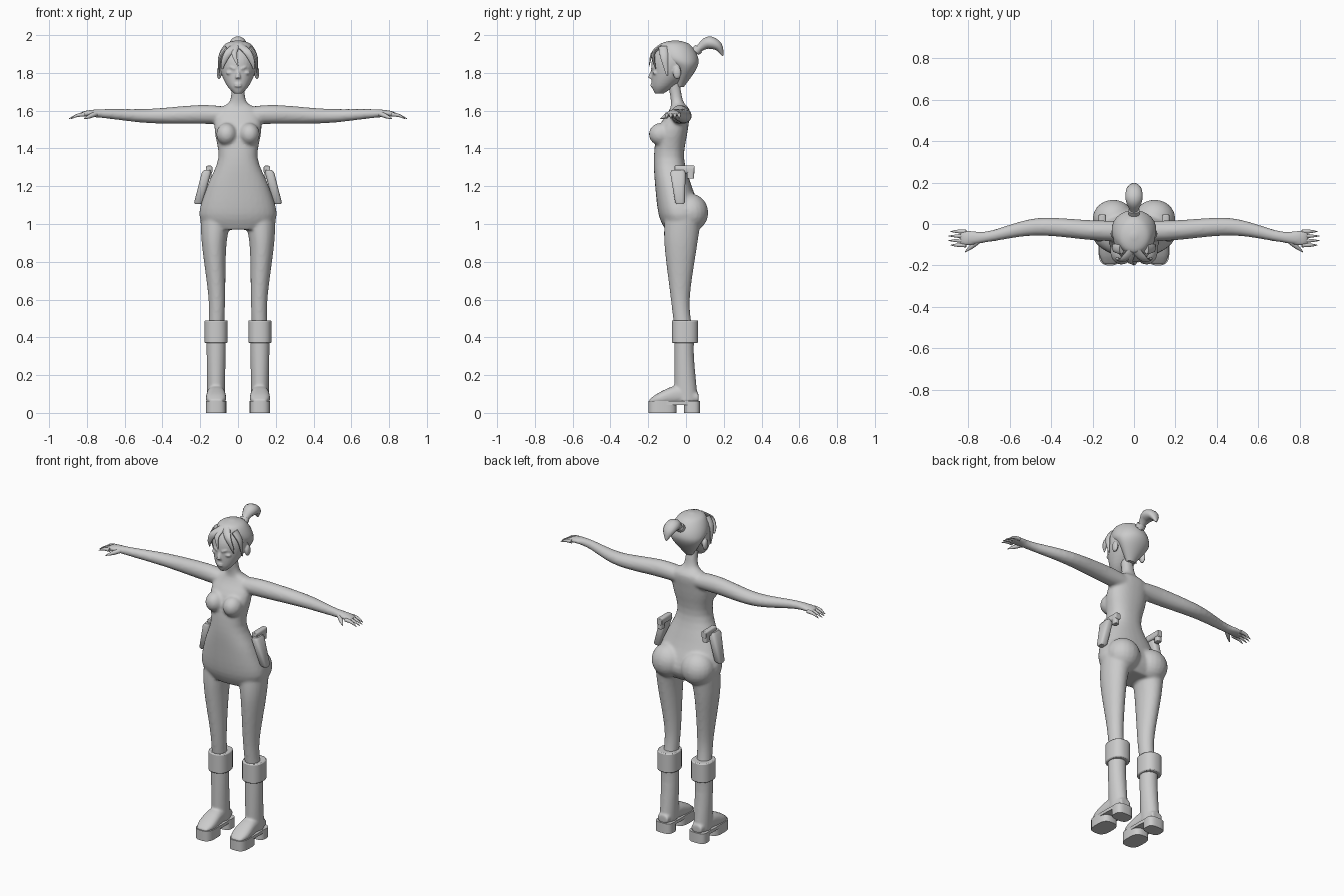
import bpy, bmesh, math
from mathutils import Vector

if "Cube" in bpy.data.objects:
    bpy.data.objects.remove(bpy.data.objects["Cube"])

GREY = (0.6, 0.6, 0.6, 1)
material = bpy.data.materials.new("plain_grey")
material.use_nodes = True
material.diffuse_color = GREY
material.node_tree.nodes["Principled BSDF"].inputs["Base Color"].default_value = GREY

X, Y, Z = Vector((1, 0, 0)), Vector((0, 1, 0)), Vector((0, 0, 1))
RING_PLANES = {"x": (Y, Z), "y": (X, Z), "z": (X, Y)}
LEG_X = .116


def spline(rows, steps):
    """Catmull-Rom through rows of numbers."""
    smooth_rows = []
    for i in range(len(rows) - 1):
        before, start, end = rows[max(i - 1, 0)], rows[i], rows[i + 1]
        after = rows[min(i + 2, len(rows) - 1)]
        for k in range(steps):
            t = k / steps
            smooth_rows.append([
                q + t / 2 * (r - p + t * (2 * p - 5 * q + 4 * r - s + t * (3 * (q - r) + s - p)))
                for p, q, r, s in zip(before, start, end, after)])
    return smooth_rows + [rows[-1]]


def signed_power(value, power):
    return math.copysign(abs(value) ** (2 / power), value)


def ring_frame(centres, i):
    """Axes of a ring that stands square to the path."""
    tangent = centres[min(i + 1, len(centres) - 1)] - centres[max(i - 1, 0)]
    across = Y if abs(tangent.normalized().x) > .8 else X
    v = tangent.cross(across).normalized()
    return v.cross(tangent).normalized(), v


def loft(bm, rows, axis=None, steps=4, sides=24, power=2, mirror=False):
    """Skin rings (x, y, z, radius_u, radius_v); without an axis they follow the path."""
    rows = spline(rows, steps)
    centres = [Vector(row[:3]) for row in rows]
    for side in ((1, -1) if mirror else (1,)):
        rings = []
        for i, (centre, row) in enumerate(zip(centres, rows)):
            u, v = RING_PLANES[axis] if axis else ring_frame(centres, i)
            ring = []
            for k in range(sides):
                angle = math.tau * (k + .5) / sides
                point = (centre + u * row[3] * signed_power(math.cos(angle), power)
                         + v * row[4] * signed_power(math.sin(angle), power))
                ring.append(bm.verts.new((point.x * side, point.y, point.z)))
            rings.append(ring)
        for low, high in zip(rings, rings[1:]):
            for k in range(sides):
                bm.faces.new((low[k], low[k - 1], high[k - 1], high[k]))
        bm.faces.new(rings[0])
        bm.faces.new(rings[-1])


def taper(bm, path, width, flat=1, mirror=False):
    """A strand that narrows to a blunt tip, for locks, fingers and small features."""
    last = len(path) - 1
    rows = []
    for i, point in enumerate(path):
        radius = width * (1 - .85 * (i / last) ** 2)
        rows.append((*point, radius, radius * flat))
    loft(bm, rows, sides=12, mirror=mirror)


def ball(bm, centre, radii, mirror=False):
    for side in ((1, -1) if mirror else (1,)):
        sphere = bmesh.ops.create_uvsphere(bm, u_segments=20, v_segments=12, radius=1)
        for vert in sphere["verts"]:
            vert.co = Vector([c + r * q for c, r, q in zip(centre, radii, vert.co)])
            vert.co.x *= side


def spans(rows, x=0):
    """Turn (z, half_width, front, back) into ring rows."""
    return [(x, (front + back) / 2, z, half, (back - front) / 2) for z, half, front, back in rows]


def finish(name, bm, voxel=0, bevel=0):
    """Make the object; a voxel size blends its pieces into one skin."""
    bmesh.ops.recalc_face_normals(bm, faces=bm.faces)
    mesh = bpy.data.meshes.new(name)
    bm.to_mesh(mesh)
    bm.free()
    part = bpy.data.objects.new(name, mesh)
    bpy.context.collection.objects.link(part)
    mesh.materials.append(material)
    if voxel:
        blend = part.modifiers.new("blend", "REMESH")
        blend.mode, blend.voxel_size, blend.use_smooth_shade = "VOXEL", voxel, True
        soften = part.modifiers.new("soften", "SMOOTH")
        soften.factor, soften.iterations = .5, 4
    if bevel:
        edge = part.modifiers.new("bevel", "BEVEL")
        edge.width, edge.segments = bevel, 2
    bpy.ops.object.select_all(action="DESELECT")
    part.select_set(True)
    bpy.context.view_layer.objects.active = part
    bpy.ops.object.shade_smooth_by_angle(angle=math.radians(45))


# Body: torso and neck
bm = bmesh.new()
torso = [(.97, .16, -.11, .05), (1.05, .206, -.145, .085), (1.2, .163, -.163, .03),
         (1.35, .104, -.17, -.01), (1.5, .124, -.15, .01), (1.6, .11, -.09, .02),
         (1.65, .043, -.08, -.015), (1.76, .035, -.1, -.035)]
loft(bm, spans(torso), "z", sides=32, power=2.3)
ball(bm, (.06, -.133, 1.475), (.055, .064, .06), mirror=True)
ball(bm, (.1, .025, 1.06), (.1, .093, .1), mirror=True)

# Body: legs and arms
leg = [(.11, -.01, 1.08, .09, .1), (.126, -.027, .9, .066, .088),
       (.112, -.03, .6, .044, .05), (LEG_X, -.01, .42, .043, .048)]
loft(bm, leg, "z", steps=8, mirror=True)
arm = [(.05, -.035, 1.575, .05, .045), (.2, -.03, 1.58, .048, .05), (.47, -.014, 1.572, .042, .038),
       (.7, -.06, 1.584, .027, .025), (.8, -.068, 1.585, .037, .016), (.84, -.068, 1.576, .035, .01)]
loft(bm, arm, "x", steps=6, mirror=True)
finish("body", bm, voxel=.009)

# Fingers and thumbs
bm = bmesh.new()
for finger in range(4):
    y = -.036 - .022 * finger
    reach = .9 - .01 * abs(finger - 1.5)
    taper(bm, [(.81, y, 1.58), (.85, y, 1.575), (reach, y, 1.557)], .011, mirror=True)
taper(bm, [(.75, -.08, 1.585), (.785, -.11, 1.57), (.815, -.135, 1.557)], .014, mirror=True)
finish("fingers", bm)

# Head with nose, lips, eyelids, brows and ears
bm = bmesh.new()
skull = [(1.69, .02, -.165, -.12), (1.73, .057, -.18, -.06), (1.8, .09, -.183, .02),
         (1.87, .1, -.18, .055), (1.93, .083, -.147, .035), (1.965, .02, -.08, -.04)]
loft(bm, spans(skull), "z", sides=32)
taper(bm, [(0, -.187, 1.77), (0, -.184, 1.79), (0, -.175, 1.83)], .015)
for lip_z in (1.73, 1.74):
    ball(bm, (0, -.178, lip_z), (.02, .011, .006))
ball(bm, (.042, -.162, 1.8), (.022, .015, .011), mirror=True)
taper(bm, [(.016, -.18, 1.82), (.042, -.172, 1.83), (.072, -.143, 1.82)], .007, mirror=True)
ball(bm, (.1, -.047, 1.8), (.013, .022, .034), mirror=True)
finish("head", bm, voxel=.005)

# Hair cap with its nape point
bm = bmesh.new()
cap = [(1.725, .025, -.05, -.012), (1.82, .093, -.07, .055), (1.88, .106, -.14, .065),
       (1.95, .072, -.138, .022), (1.972, .012, -.07, -.045)]
loft(bm, spans(cap), "z", steps=6)
finish("hair_cap", bm)

# Swept locks over brow and temples
bm = bmesh.new()
taper(bm, [(.01, -.13, 1.945), (.05, -.17, 1.91), (.075, -.17, 1.86), (.083, -.16, 1.82)],
      .022, flat=.5, mirror=True)
taper(bm, [(.06, -.12, 1.935), (.095, -.115, 1.88), (.1, -.1, 1.785)], .013, flat=2, mirror=True)
taper(bm, [(-.01, -.14, 1.94), (-.02, -.18, 1.9), (0, -.195, 1.835)], .018, flat=.5)
finish("hair_locks", bm)

# Ponytail and its band
bm = bmesh.new()
tail = [(0, .03, 1.895, .02, .02), (0, .07, 1.93, .022, .02), (0, .12, 1.96, .042, .034),
        (0, .17, 1.94, .036, .025), (0, .195, 1.89, .005, .004)]
loft(bm, tail, sides=12)
finish("ponytail", bm)
bm = bmesh.new()
loft(bm, [(0, .05, 1.913, .028, .026), (0, .068, 1.93, .028, .026)], steps=1, sides=14)
finish("hair_band", bm)

# Boots: shaft and foot
bm = bmesh.new()
shaft = [(.43, .052, -.062, .046), (.3, .05, -.062, .042), (.06, .047, -.062, .064)]
loft(bm, spans(shaft, LEG_X), "z", mirror=True)
foot = [(LEG_X, .066, .08, .035, .025), (LEG_X, -.04, .095, .047, .05),
        (LEG_X, -.14, .075, .053, .034), (LEG_X, -.195, .062, .032, .008)]
loft(bm, foot, "y", power=2.4, mirror=True)
finish("boots", bm, voxel=.007)

# Turned boot cuffs
bm = bmesh.new()
cuff = [(z, .062, -.075, .065) for z in (.37, .49)]
loft(bm, spans(cuff, LEG_X), "z", steps=1, power=2.4, mirror=True)
finish("boot_cuffs", bm, bevel=.006)

# Platform soles: toe block, heel block and the bridge over the gap
bm = bmesh.new()
for front, back, bottom in ((-.2, -.05, 0), (-.01, .075, 0), (-.2, .075, .043)):
    block = [(z, .055, front, back) for z in (bottom, .062)]
    loft(bm, spans(block, LEG_X), "z", steps=1, power=3, mirror=True)
finish("boot_soles", bm)

# Tilted hip holsters
bm = bmesh.new()
pouch = [(.212, -.032, 1.105, .016, .018), (.208, -.032, 1.115, .024, .026),
         (.168, -.043, 1.27, .025, .041), (.163, -.043, 1.285, .018, .034)]
loft(bm, pouch, "z", steps=1, sides=16, power=3.5, mirror=True)
finish("holsters", bm)

# Pistols: slide and grip
bm = bmesh.new()
slide = [(.153, y, 1.288, .018, .021) for y in (-.06, .045)]
loft(bm, slide, "y", steps=1, sides=12, power=4, mirror=True)
grip = [(.155, .024, z, .016, .019) for z in (1.24, 1.295)]
loft(bm, grip, "z", steps=1, sides=12, power=4, mirror=True)
finish("pistols", bm, bevel=.003)
